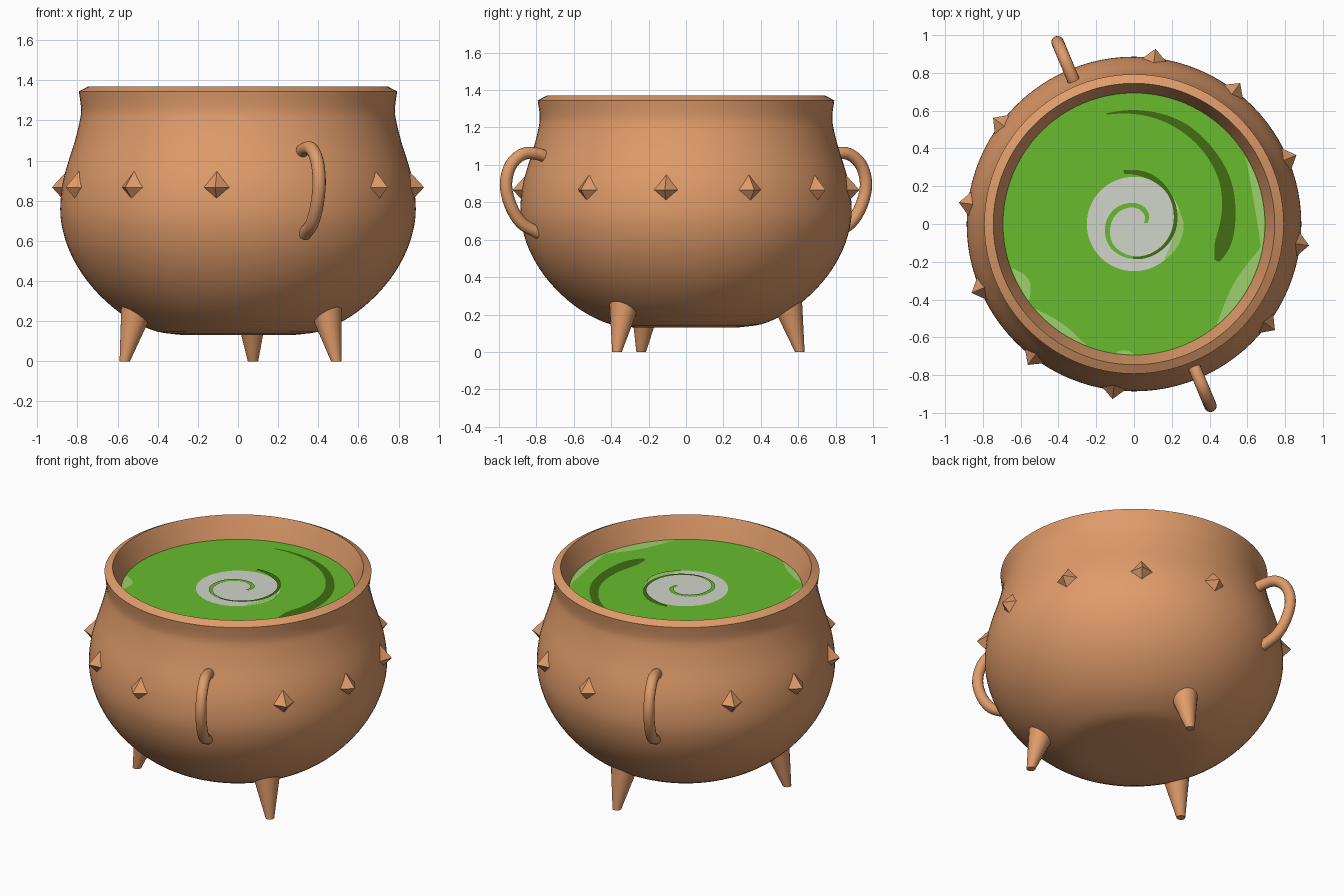
import bpy, bmesh, math
from math import radians, sin, cos, tau
from mathutils import Matrix, Vector

if "Cube" in bpy.data.objects:
    bpy.data.objects.remove(bpy.data.objects["Cube"])


def material(name, rgb):
    m = bpy.data.materials.new(name)
    m.use_nodes = True
    m.diffuse_color = (*rgb, 1)
    m.node_tree.nodes["Principled BSDF"].inputs["Base Color"].default_value = (*rgb, 1)
    return m


COPPER = material("copper", (0.74, 0.33, 0.145))
GREEN = material("brew_green", (0.14, 0.50, 0.027))
DARK = material("dark_green", (0.05, 0.155, 0.006))
LIGHT = material("light_green", (0.34, 0.64, 0.155))
FOAM = material("foam_grey", (0.63, 0.66, 0.58))


def finish(name, bm, mat, smooth=True):
    mesh = bpy.data.meshes.new(name)
    bm.to_mesh(mesh)
    bm.free()
    obj = bpy.data.objects.new(name, mesh)
    bpy.context.collection.objects.link(obj)
    mesh.materials.append(mat)
    if smooth:
        bpy.ops.object.select_all(action="DESELECT")
        obj.select_set(True)
        bpy.context.view_layer.objects.active = obj
        bpy.ops.object.shade_smooth_by_angle(angle=radians(30))
    return obj


def spline(points, steps):
    """Smooth path through points of any dimension."""
    pts = [Vector(p) for p in points]
    pts = [2 * pts[0] - pts[1]] + pts + [2 * pts[-1] - pts[-2]]
    out = []
    for a, b, c, d in zip(pts, pts[1:], pts[2:], pts[3:]):
        for i in range(steps):
            t = i / steps
            out.append(b + 0.5 * t * (c - a + t * (2 * a - 5 * b + 4 * c - d
                                                   + t * (3 * (b - c) + d - a))))
    return out + [pts[-2]]


def around(angle):
    return Matrix.Rotation(radians(angle), 4, "Z")


# Pot: lathed belly, bevelled rim and inner wall
belly = [(0.27, 0.13), (0.4, 0.147), (0.5, 0.188), (0.6, 0.25), (0.7, 0.34),
         (0.78, 0.44), (0.84, 0.55), (0.875, 0.66), (0.886, 0.76), (0.875, 0.88),
         (0.85, 0.98), (0.815, 1.09), (0.788, 1.2), (0.782, 1.26), (0.793, 1.345)]
profile = [Vector((0, 0.13))] + spline(belly, 3)
profile += [Vector(p) for p in [(0.745, 1.37), (0.735, 1.345), (0.69, 1.22)]]
bm = bmesh.new()
verts = [bm.verts.new((p.x, 0, p.y)) for p in profile]
edges = [bm.edges.new(pair) for pair in zip(verts, verts[1:])]
bmesh.ops.spin(bm, geom=verts + edges, cent=(0, 0, 0), axis=(0, 0, 1),
               angle=tau, steps=96, use_merge=True)
bmesh.ops.remove_doubles(bm, verts=bm.verts, dist=0.0005)
bmesh.ops.recalc_face_normals(bm, faces=bm.faces)
# the open shell must face outward at its widest ring
widest = max(bm.faces, key=lambda f: f.calc_center_median().xy.length)
if widest.normal.dot(widest.calc_center_median()) < 0:
    bmesh.ops.reverse_faces(bm, faces=bm.faces)
finish("pot", bm, COPPER)

# Tapered legs leaning outward
for i in range(3):
    bm = bmesh.new()
    bmesh.ops.create_cone(bm, cap_ends=True, segments=24, radius1=0.026,
                          radius2=0.085, depth=0.27)
    for v in bm.verts:
        v.co.z += 0.135
        v.co.x += 0.613 - 0.27 * v.co.z
    bm.transform(around(83 + 120 * i))
    finish(f"leg_{i + 1}", bm, COPPER)

# Pyramid studs around the belly, leaving gaps for the handles
for i in range(12):
    if i in (3, 9):
        continue
    bm = bmesh.new()
    bmesh.ops.create_cone(bm, cap_ends=True, segments=4, radius1=0.08,
                          radius2=0, depth=0.074)
    place = Matrix.Translation((0.897, 0, 0.867)) @ Matrix.Rotation(radians(90), 4, "Y")
    bm.transform(around(23 + 30 * i) @ place)
    finish(f"stud_{i + 1}", bm, COPPER, smooth=False)

# Looped handles: a tube swept along a path in the radial plane
loop = [(0.815, 1.045), (0.87, 1.06), (0.945, 1.058), (1.015, 1.0), (1.044, 0.9),
        (1.02, 0.79), (0.955, 0.69), (0.855, 0.635)]
path = spline(loop, 5)
for name, angle in (("back_handle", 112.8), ("front_handle", -67.2)):
    bm = bmesh.new()
    rings = []
    for i, p in enumerate(path):
        t = (path[min(i + 1, len(path) - 1)] - path[max(i - 1, 0)]).normalized()
        side = Vector((-t.y, 0, t.x))
        rings.append([bm.verts.new(Vector((p.x, 0, p.y)) + 0.033 * (
            side * cos(tau * k / 16) + Vector((0, sin(tau * k / 16), 0)))) for k in range(16)])
    for a, b in zip(rings, rings[1:]):
        for k in range(16):
            bm.faces.new((a[k - 1], a[k], b[k], b[k - 1]))
    bm.faces.new(rings[0])
    bm.faces.new(rings[-1])
    bmesh.ops.recalc_face_normals(bm, faces=bm.faces)
    bm.transform(around(angle))
    finish(name, bm, COPPER)

# Brew surface and the painted swirls lying on it
LEVEL = 1.23


def disc(name, radius, layer, mat):
    bm = bmesh.new()
    bmesh.ops.create_circle(bm, cap_ends=True, segments=96, radius=radius)
    bm.transform(Matrix.Translation((0, 0, LEVEL + 0.002 * layer)))
    bmesh.ops.recalc_face_normals(bm, faces=bm.faces)
    for f in bm.faces:
        if f.normal.z < 0:
            f.normal_flip()
    finish(name, bm, mat, smooth=False)


def swirl(name, knots, layer, mat):
    """Flat ribbon through (angle, radius, width) knots, with falling angles."""
    bm = bmesh.new()
    last = None
    for a, r, w in spline(knots, 8):
        d = Vector((cos(radians(a)), sin(radians(a)), 0))
        up = Vector((0, 0, LEVEL + 0.002 * layer))
        pair = [bm.verts.new(d * (r + s * max(w, 0.002) / 2) + up) for s in (-1, 1)]
        if last:
            f = bm.faces.new((last[0], last[1], pair[1], pair[0]))
            f.normal_update()
            if f.normal.z < 0:
                f.normal_flip()
        last = pair
    finish(name, bm, mat, smooth=False)


disc("brew", 0.694, 0, GREEN)
disc("foam", 0.25, 1, FOAM)
swirl("foam_glow", [(18, 0.24, 0.01), (0, 0.245, 0.035), (-25, 0.24, 0.04),
                    (-48, 0.245, 0.01)], 2, LIGHT)
swirl("inner_shadow", [(101, 0.28, 0.02), (72, 0.265, 0.03), (43, 0.247, 0.018),
                       (13, 0.226, 0.02), (-17, 0.208, 0.02), (-51, 0.19, 0.016),
                       (-92, 0.178, 0.014)], 3, DARK)
swirl("spiral", [(270, 0.178, 0.015), (225, 0.165, 0.022), (190, 0.142, 0.028),
                 (150, 0.12, 0.028), (115, 0.105, 0.025), (80, 0.097, 0.025),
                 (40, 0.085, 0.025), (5, 0.062, 0.022)], 3, GREEN)
swirl("outer_shadow", [(104, 0.60, 0.008), (80, 0.587, 0.03), (64, 0.575, 0.045),
                       (46, 0.555, 0.05), (27, 0.535, 0.06), (6, 0.503, 0.075),
                       (-12, 0.482, 0.085), (-24, 0.48, 0.03)], 1, DARK)

# Pale patches hugging the wall: start angle, end angle, greatest width
for i, (start, end, width) in enumerate([(31, -12, 0.045), (-10, -50, 0.075),
                                         (200, 216, 0.06), (221, 248, 0.04),
                                         (262, 270, 0.02)]):
    knots = [(start + (end - start) * t, 0.69 - width * w / 2, width * w)
             for t, w in ((0, 0.1), (0.25, 0.75), (0.5, 1), (0.75, 0.75), (1, 0.1))]
    swirl(f"edge_patch_{i + 1}", knots, 1, LIGHT)
